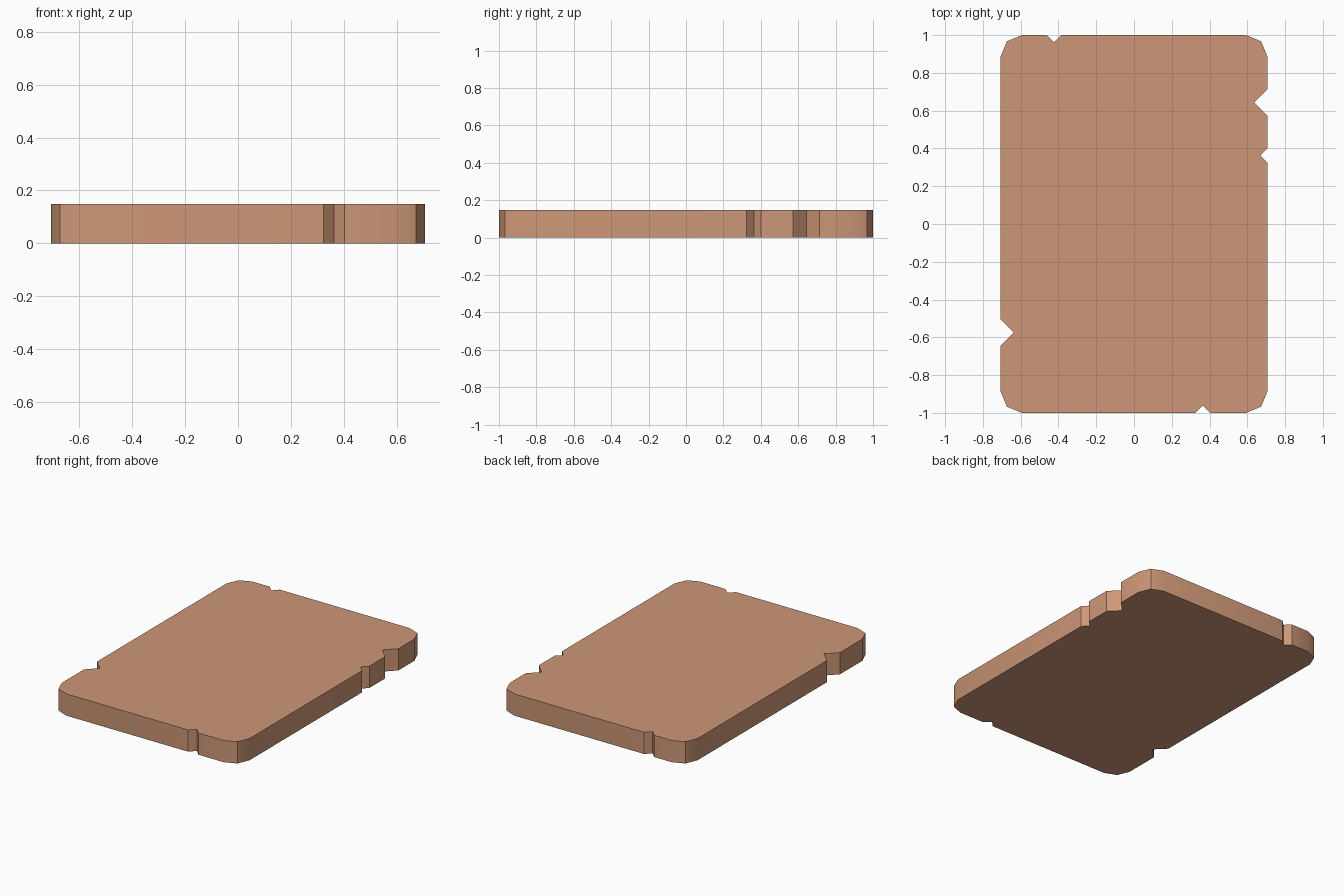
import bpy, bmesh, math

if "Cube" in bpy.data.objects:
    bpy.data.objects.remove(bpy.data.objects["Cube"])

HX, HY, H = 0.707, 1.0, 0.148

mat = bpy.data.materials.new("warm tan")
mat.diffuse_color = (0.61, 0.31, 0.185, 1.0)
mat.use_nodes = True
mat.node_tree.nodes["Principled BSDF"].inputs["Base Color"].default_value = mat.diffuse_color


def notch(start, along, inward, size):
    """Three points of a V-shaped notch centred on start, in walking direction."""
    (x, y), (ax, ay), (ix, iy) = start, along, inward
    return [(x - ax * size, y - ay * size),
            (x + ix * size, y + iy * size),
            (x + ax * size, y + ay * size)]


def corner(sx, sy, flip):
    """Rounded corner in three points."""
    pts = [(sx * HX, sy * 0.885), (sx * 0.673, sy * 0.967), (sx * 0.593, sy * HY)]
    return pts[::-1] if flip else pts


# Outline, counter-clockwise from the front right corner
outline = corner(1, -1, True)
outline += notch((HX, 0.363), (0, 1), (-1, 0), 0.039)
outline += notch((HX, 0.643), (0, 1), (-1, 0), 0.071)
outline += corner(1, 1, False)
outline += notch((-0.423, HY), (-1, 0), (0, -1), 0.038)
outline += corner(-1, 1, True)
outline += notch((-HX, -0.575), (0, -1), (1, 0), 0.070)
outline += corner(-1, -1, False)
outline += notch((0.363, -HY), (1, 0), (0, 1), 0.039)

# Slab extruded from the outline
bm = bmesh.new()
base = bm.faces.new([bm.verts.new((x, y, 0)) for x, y in outline])
ext = bmesh.ops.extrude_face_region(bm, geom=[base], use_keep_orig=True)
for v in ext["geom"]:
    if isinstance(v, bmesh.types.BMVert):
        v.co.z = H
bmesh.ops.recalc_face_normals(bm, faces=bm.faces[:])
mesh = bpy.data.meshes.new("notched_slab")
bm.to_mesh(mesh)
bm.free()
mesh.materials.append(mat)
slab = bpy.data.objects.new("notched_slab", mesh)
bpy.context.collection.objects.link(slab)

# Soft corners, crisp rims
bpy.context.view_layer.objects.active = slab
slab.select_set(True)
bpy.ops.object.shade_smooth_by_angle(angle=math.radians(40))
